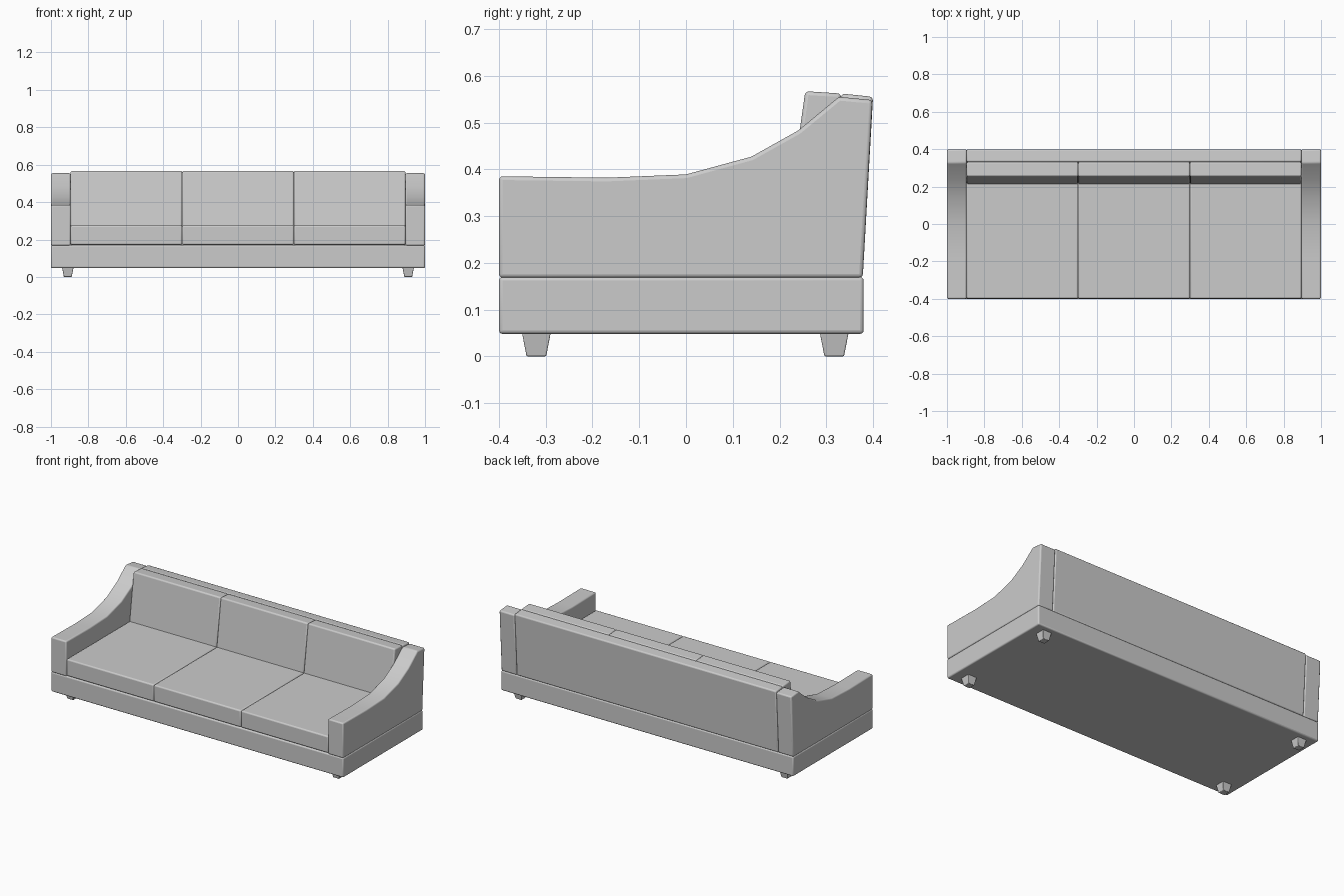
import bpy

if "Cube" in bpy.data.objects:
    bpy.data.objects.remove(bpy.data.objects["Cube"])

def prism(name, profile, x0, x1, bevel=0.008):
    """Extrude a (y, z) profile along x and round its edges."""
    n = len(profile)
    verts = [(x, y, z) for x in (x0, x1) for y, z in profile]
    faces = [tuple(range(n))[::-1], tuple(range(n, 2 * n))]
    faces += [(i, (i + 1) % n, n + (i + 1) % n, n + i) for i in range(n)]
    return finish(name, verts, faces, bevel)

def finish(name, verts, faces, bevel):
    me = bpy.data.meshes.new(name)
    me.from_pydata(verts, [], faces)
    ob = bpy.data.objects.new(name, me)
    bpy.context.collection.objects.link(ob)
    # consistent outward normals
    import bmesh
    bm = bmesh.new()
    bm.from_mesh(me)
    bmesh.ops.recalc_face_normals(bm, faces=bm.faces)
    bm.to_mesh(me)
    bm.free()
    mod = ob.modifiers.new("Bevel", 'BEVEL')
    mod.width = bevel
    mod.segments = 3
    mod.limit_method = 'ANGLE'
    mod.angle_limit = 0.7
    bpy.ops.object.select_all(action='DESELECT')
    ob.select_set(True)
    bpy.context.view_layer.objects.active = ob
    bpy.ops.object.shade_smooth_by_angle(angle=0.6)
    return ob

# base plinth
prism("base", [(-0.4, 0.048), (0.38, 0.048), (0.38, 0.17), (-0.4, 0.17)], -1, 1)

# sloping arms
arm = [(-0.4, 0.168), (0.378, 0.168), (0.399, 0.548), (0.327, 0.555), (0.24, 0.483),
       (0.14, 0.427), (0, 0.389), (-0.17, 0.382), (-0.4, 0.385)]
prism("arm_left", arm, -1, -0.895)
prism("arm_right", arm, 0.895, 1)

# leaning back panel
prism("back_panel", [(0.31, 0.168), (0.378, 0.168), (0.4, 0.555), (0.332, 0.562)], -0.895, 0.895)

# three seat and back cushions
w = 0.895 * 2 / 3
for i in range(3):
    x0 = -0.895 + i * w
    prism(f"seat_cushion_{i + 1}",
          [(-0.399, 0.172), (0.31, 0.172), (0.31, 0.276), (-0.399, 0.276)], x0, x0 + w)
    prism(f"back_cushion_{i + 1}",
          [(0.213, 0.268), (0.316, 0.268), (0.332, 0.562), (0.255, 0.567)], x0, x0 + w)

# tapered feet
for sx in (-1, 1):
    for cy, label in ((-0.32, "front"), (0.317, "rear")):
        verts = [(sx * 0.91 + r * a, cy + r * b, z)
                 for r, z in ((0.021, 0), (0.031, 0.052))
                 for a, b in ((-1, -1), (1, -1), (1, 1), (-1, 1))]
        faces = [(3, 2, 1, 0), (4, 5, 6, 7)]
        faces += [(i, (i + 1) % 4, 4 + (i + 1) % 4, 4 + i) for i in range(4)]
        finish(f"{label}_foot_{'left' if sx < 0 else 'right'}", verts, faces, 0.003)
